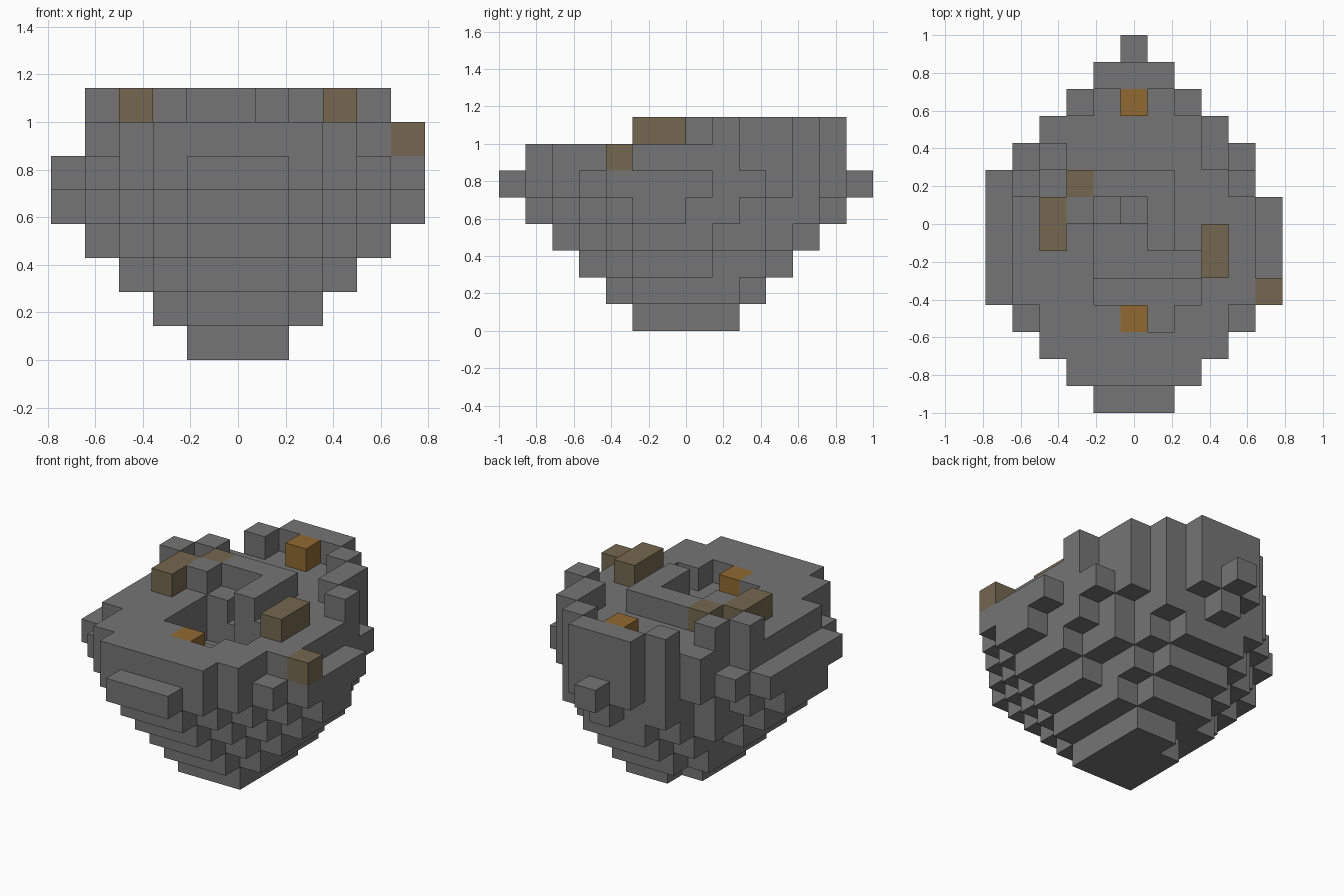
import bpy, bmesh
from mathutils import Vector

cube = bpy.data.objects.get("Cube")
if cube:
    bpy.data.objects.remove(cube, do_unlink=True)

U = 1 / 7  # edge of one block


def make_material(name, rgb):
    mat = bpy.data.materials.new(name)
    mat.use_nodes = True
    mat.diffuse_color = (*rgb, 1)
    node = next(n for n in mat.node_tree.nodes if n.type == 'BSDF_PRINCIPLED')
    node.inputs["Base Color"].default_value = (*rgb, 1)
    node.inputs["Roughness"].default_value = 0.9
    return mat


GREY = make_material("stone grey", (0.178, 0.178, 0.178))
BROWN = make_material("dull brown", (0.178, 0.136, 0.08))
ORANGE = make_material("burnt orange", (0.283, 0.144, 0.032))


def box(x0, x1, y0, y1, z0, z1):
    """Blocks in an inclusive range; x is the block centre, y and z its lower edge."""
    return {(x, y, z) for x in range(x0, x1 + 1)
            for y in range(y0, y1 + 1) for z in range(z0, z1 + 1)}


def column(x, y, z=7):
    return {(x, y, z)}


# Tapered hull: half width of each row, front to back, one string per layer
layers = ["1111", "122221", "12333221", "1234443321", "123455443220",
          "12345555443210", "233444443321"]
hull = set()
for z, rows in enumerate(layers):
    for i, half in enumerate(rows):
        h = int(half)
        hull |= box(-h, h, i - len(rows) // 2, i - len(rows) // 2, z, z)
hull -= column(-1, 1, 0)
hull |= column(-5, 0, 4) | column(-5, 1, 5)

# Pit sunk into the deck
pit = box(-1, 2, -3, -3, 6, 6) | box(-1, 2, -2, -2, 5, 6)
pit |= box(-1, 0, -1, -1, 5, 6) | column(0, 0, 6) | column(1, -4, 6)
hull -= pit

# Raised parts on the deck
back_wall = box(-1, 1, 5, 5, 7, 7)
rim_posts = set()
for side in (-1, 1):
    rim_posts |= column(side * 2, 4) | column(side * 3, 2) | column(side * 4, 1)
rim_posts |= column(3, 3)
inner_wall = box(-1, 1, 1, 1, 7, 7) | box(1, 1, -1, 0, 7, 7) | column(-2, 0)

# Coloured blocks
brown_blocks = box(-3, -3, -1, 0, 7, 7) | box(3, 3, -2, -1, 7, 7)
brown_blocks |= column(-2, 1) | column(5, -3, 6)
orange_blocks = column(0, 4) | column(0, -4, 6)
hull -= orange_blocks

parts = [("hull", hull, GREY), ("back_wall", back_wall, GREY),
         ("rim_posts", rim_posts, GREY), ("inner_wall", inner_wall, GREY),
         ("brown_blocks", brown_blocks, BROWN), ("orange_blocks", orange_blocks, ORANGE)]
solid = set().union(*(cells for _, cells, _ in parts))


def build(name, cells, mat):
    """Skin the exposed sides of the blocks and merge flat areas."""
    bm = bmesh.new()
    corners = {}

    def corner(p):
        key = tuple(round(c * 2) for c in p)
        if key not in corners:
            corners[key] = bm.verts.new(Vector(p) * U)
        return corners[key]

    for cell in sorted(cells):
        centre = Vector(cell) + Vector((0, 0.5, 0.5))
        for axis in range(3):
            for sign in (-1, 1):
                n = Vector((0, 0, 0))
                n[axis] = sign
                if tuple(int(c + d) for c, d in zip(cell, n)) in solid:
                    continue
                a = Vector((0, 0, 0))
                a[(axis + 1) % 3] = 0.5
                b = n.cross(a)
                mid = centre + n / 2
                bm.faces.new([corner(mid + v) for v in (-a - b, a - b, a + b, b - a)])
    bmesh.ops.dissolve_limit(bm, angle_limit=0.01, verts=bm.verts, edges=bm.edges)
    bmesh.ops.triangulate(bm, faces=[f for f in bm.faces if len(f.verts) > 4])
    mesh = bpy.data.meshes.new(name)
    bm.to_mesh(mesh)
    bm.free()
    mesh.materials.append(mat)
    bpy.context.collection.objects.link(bpy.data.objects.new(name, mesh))


for part in parts:
    build(*part)
